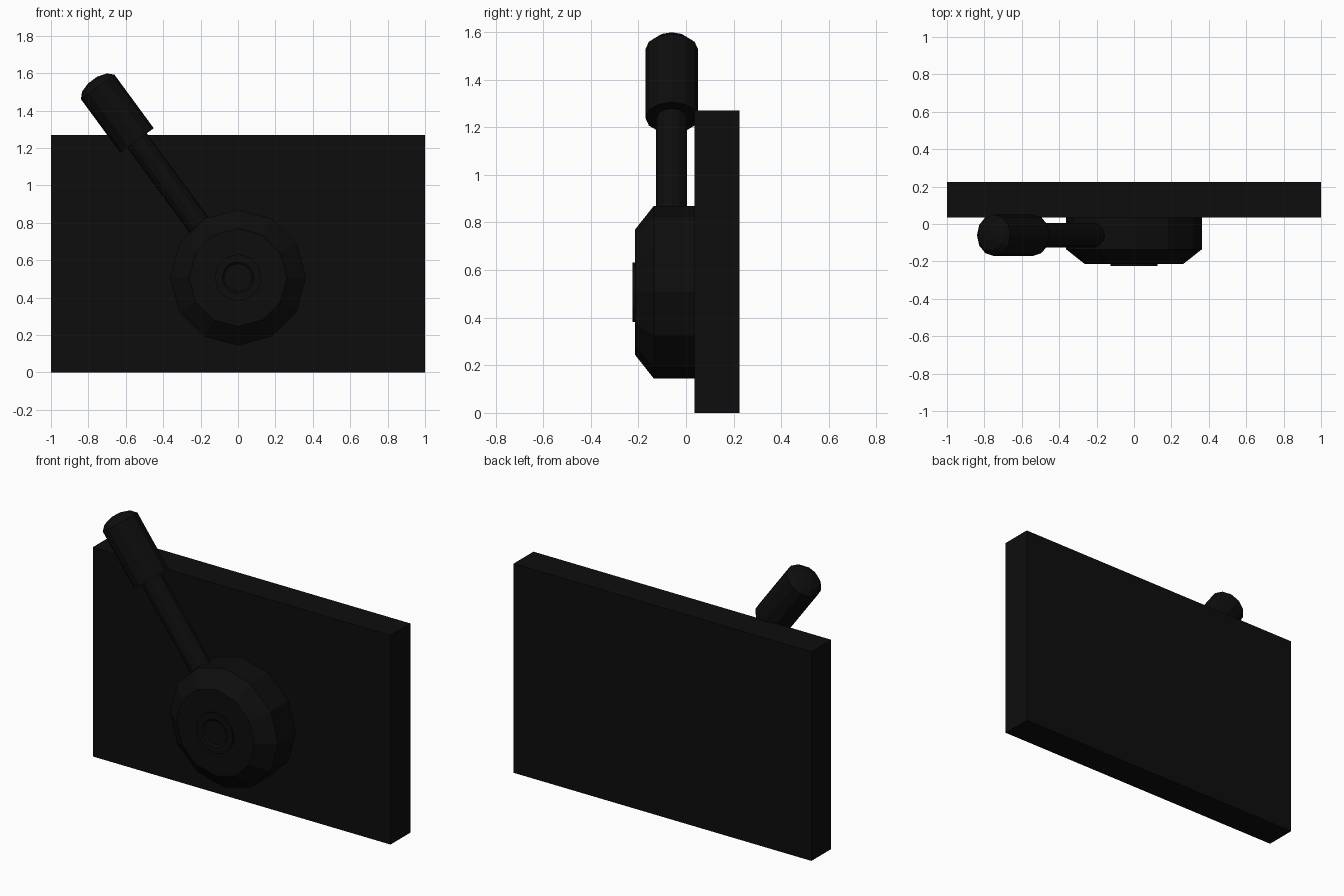
import bpy, bmesh, math
from mathutils import Matrix, Vector

if "Cube" in bpy.data.objects:
    bpy.data.objects.remove(bpy.data.objects["Cube"])

black = bpy.data.materials.new("black")
black.diffuse_color = (0.004, 0.004, 0.004, 1)
black.use_nodes = True
black.node_tree.nodes["Principled BSDF"].inputs["Base Color"].default_value = black.diffuse_color


def finish(name, bm):
    bmesh.ops.recalc_face_normals(bm, faces=bm.faces)
    mesh = bpy.data.meshes.new(name)
    bm.to_mesh(mesh)
    bm.free()
    mesh.materials.append(black)
    ob = bpy.data.objects.new(name, mesh)
    bpy.context.collection.objects.link(ob)
    return ob


def lathe(name, profile, sides, origin, axis):
    """Turn (radius, distance along axis) points into a faceted solid."""
    bm = bmesh.new()
    z = Vector(axis).normalized()
    x = Vector((0, 1, 0)) if abs(z.y) < 0.5 else Vector((1, 0, 0))
    y = z.cross(x)
    rings = []
    for r, d in profile:
        rings.append([bm.verts.new(Vector(origin) + z * d + r * (
            x * math.cos(a) + y * math.sin(a)))
            for a in (2 * math.pi * i / sides for i in range(sides))])
    for lo, hi in zip(rings, rings[1:]):
        for i in range(sides):
            j = (i + 1) % sides
            bm.faces.new((lo[i], lo[j], hi[j], hi[i]))
    bm.faces.new(rings[0])
    bm.faces.new(rings[-1])
    return finish(name, bm)


# Back plate
bm = bmesh.new()
bmesh.ops.create_cube(bm, size=1, matrix=Matrix.Translation((0, 0.13, 0.635))
                      @ Matrix.Diagonal((2, 0.19, 1.27, 1)))
finish("back_plate", bm)

# Chamfered hub and the shallow cupped cap on its face
hub_centre = (0, 0, 0.507)
lathe("hub", [(0.363, -0.035), (0.363, 0.135), (0.262, 0.215)],
      12, hub_centre, (0, -1, 0))
lathe("hub_cap", [(0.125, 0.20), (0.125, 0.224), (0.085, 0.224), (0.075, 0.217)],
      12, hub_centre, (0, -1, 0))

# Slanted lever with a domed grip
tilt = math.radians(36.3)
lever_axis = (-math.sin(tilt), 0, math.cos(tilt))
lever_base = (0, -0.06, 0.505)
lathe("lever_rod", [(0.065, 0.30), (0.065, 0.95)], 12, lever_base, lever_axis)
lathe("lever_grip", [(0.111, 0.912), (0.111, 1.267), (0.083, 1.296), (0.03, 1.313)],
      12, lever_base, lever_axis)
